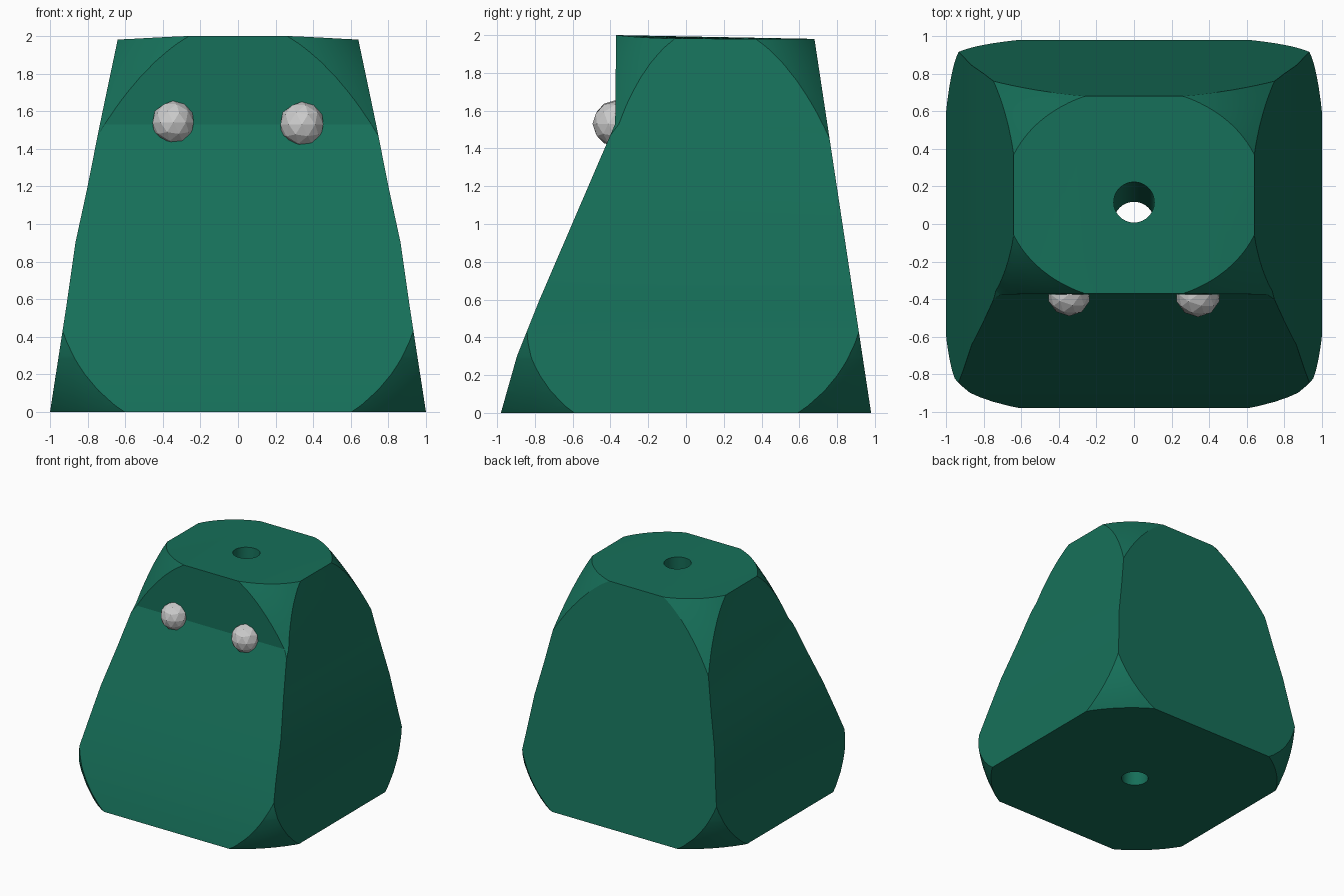
import bpy, bmesh, math
from mathutils import Vector

if "Cube" in bpy.data.objects:
    bpy.data.objects.remove(bpy.data.objects["Cube"])


def lerp_table(table, t):
    """Piecewise-linear lookup in a short (position, value) profile."""
    for (t0, v0), (t1, v1) in zip(table, table[1:]):
        if t <= t1:
            return v0 + (v1 - v0) * (t - t0) / (t1 - t0)
    return table[-1][1]


def apply_boolean(obj, cutter, operation):
    """Combine obj with a helper, bake the result and remove the helper."""
    cutter.hide_render = True
    mod = obj.modifiers.new("bool", 'BOOLEAN')
    mod.operation = operation
    mod.solver = 'EXACT'
    mod.object = cutter
    graph = bpy.context.evaluated_depsgraph_get()
    mesh = bpy.data.meshes.new_from_object(obj.evaluated_get(graph))
    obj.modifiers.clear()
    obj.data = mesh
    bpy.data.objects.remove(cutter)


# Profiles by height: half width, front depth, back depth
HALF_WIDTH = [(0, 1.0), (0.55, 0.915), (0.9, 0.865), (1.2, 0.80), (1.53, 0.735), (2, 0.64)]
FRONT = [(0, -0.98), (0.3, -0.895), (0.6, -0.775), (1.53, -0.375), (2, -0.37)]
BACK = [(0, 0.98), (2, 0.68)]

# Body: a cube with its corners rounded off by a sphere
bpy.ops.mesh.primitive_cube_add(size=2)
body = bpy.context.object
body.name = "body"
bpy.ops.mesh.primitive_uv_sphere_add(segments=96, ring_count=48, radius=math.sqrt(2.27),
                                     location=(0, 0, -0.05))
apply_boolean(body, bpy.context.object, 'INTERSECT')

# Cut the body at the profile heights and bend it to the profiles
bm = bmesh.new()
bm.from_mesh(body.data)
for height in sorted({t for t, _ in HALF_WIDTH + FRONT} - {0, 2}):
    bmesh.ops.bisect_plane(bm, geom=bm.verts[:] + bm.edges[:] + bm.faces[:], dist=1e-5,
                           plane_co=(0, 0, height - 1), plane_no=(0, 0, 1))
for v in bm.verts:
    x, y, z = v.co
    h = min(max(z + 1, 0), 2)
    front, back = lerp_table(FRONT, h), lerp_table(BACK, h)
    lift = 0.02 * max(0, -y) ** 3
    v.co = (x * lerp_table(HALF_WIDTH, h),
            front + (back - front) * (y + 1) / 2,
            h * (0.99 + lift / 2))
bmesh.ops.triangulate(bm, faces=[f for f in bm.faces if len(f.verts) > 4])
bm.to_mesh(body.data)
bm.free()

# Slanted hole from top to bottom
low, high = Vector((0, 0.01, 0)), Vector((0, 0.115, 1.98))
axis = high - low
bpy.ops.mesh.primitive_cylinder_add(vertices=32, radius=0.108, depth=3,
                                    location=(low + high) / 2,
                                    rotation=axis.to_track_quat('Z', 'Y').to_euler())
bpy.context.view_layer.update()
apply_boolean(body, bpy.context.object, 'DIFFERENCE')

green = bpy.data.materials.new("green")
green.diffuse_color = (0.008, 0.16, 0.10, 1)
green.use_nodes = True
green.node_tree.nodes["Principled BSDF"].inputs["Base Color"].default_value = green.diffuse_color
body.data.materials.clear()
body.data.materials.append(green)
bpy.ops.object.select_all(action='DESELECT')
body.select_set(True)
bpy.context.view_layer.objects.active = body
bpy.ops.object.shade_smooth_by_angle(angle=math.radians(18))

# Faceted eyes
for name, x, z, radius in (("right_eye", -0.345, 1.54, 0.115), ("left_eye", 0.34, 1.53, 0.12)):
    bpy.ops.mesh.primitive_ico_sphere_add(subdivisions=2, radius=radius, location=(x, -0.375, z))
    bpy.context.object.name = name
